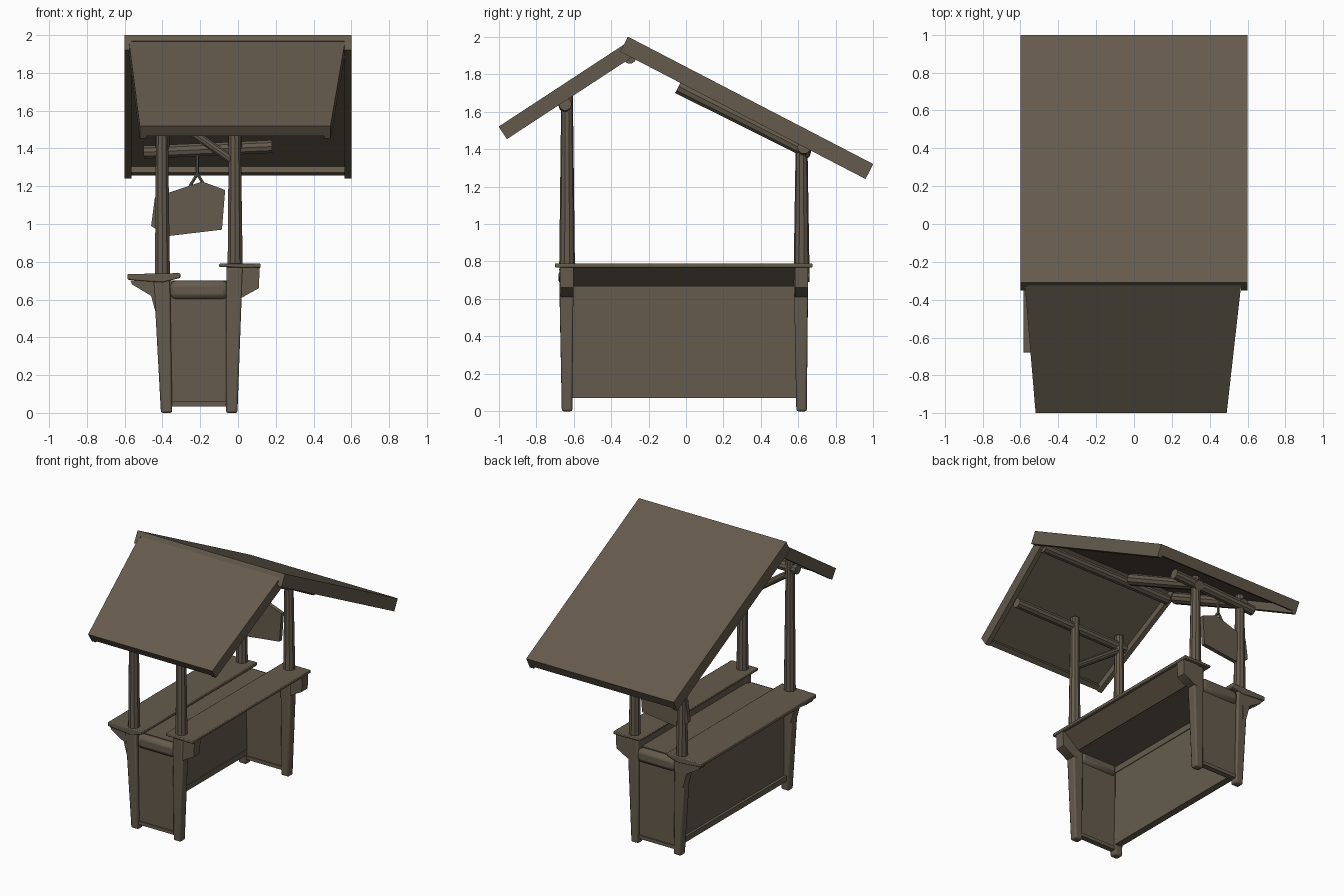
import bpy, bmesh, math
from mathutils import Vector

cube = bpy.data.objects.get("Cube")
if cube:
    bpy.data.objects.remove(cube, do_unlink=True)

wood = bpy.data.materials.new("weathered_brown_wood")
wood.use_nodes = True
BROWN = (0.13, 0.105, 0.073, 1)
wood.diffuse_color = BROWN
wood.node_tree.nodes["Principled BSDF"].inputs["Base Color"].default_value = BROWN


def loft(name, *rings, bevel=0.0):
    """Closed solid skinned through rings of equal point count."""
    bm = bmesh.new()
    loops = [[bm.verts.new(p) for p in ring] for ring in rings]
    n = len(loops[0])
    for a, b in zip(loops, loops[1:]):
        for i in range(n):
            j = (i + 1) % n
            bm.faces.new((a[i], a[j], b[j], b[i]))
    bm.faces.new(loops[0])
    bm.faces.new(loops[-1])
    bmesh.ops.recalc_face_normals(bm, faces=bm.faces)
    mesh = bpy.data.meshes.new(name)
    bm.to_mesh(mesh)
    bm.free()
    obj = bpy.data.objects.new(name, mesh)
    bpy.context.collection.objects.link(obj)
    mesh.materials.append(wood)
    if bevel:
        mod = obj.modifiers.new("soft_edges", 'BEVEL')
        mod.width = bevel
        mod.segments = 2
    bpy.ops.object.select_all(action='DESELECT')
    bpy.context.view_layer.objects.active = obj
    obj.select_set(True)
    bpy.ops.object.shade_smooth_by_angle(angle=math.radians(35))
    return obj


def rect(x0, x1, y0, y1, z):
    return [(x0, y0, z), (x1, y0, z), (x1, y1, z), (x0, y1, z)]


def box(name, x0, x1, y0, y1, z0, z1, bevel=0.0):
    return loft(name, rect(x0, x1, y0, y1, z0), rect(x0, x1, y0, y1, z1), bevel=bevel)


def along_y(name, profile, y0, y1, bevel=0.0):
    """Extrude an (x, z) profile along y."""
    return loft(name, *[[(x, y, z) for x, z in profile] for y in (y0, y1)], bevel=bevel)


def pole(name, a, b, r0, r1, sides=10):
    """Tapered round timber between two points."""
    a, b = Vector(a), Vector(b)
    q = (b - a).to_track_quat('Z', 'Y')
    angles = [math.tau * i / sides for i in range(sides)]
    return loft(name, *[[p + q @ Vector((r * math.cos(t), r * math.sin(t), 0))
                         for t in angles] for p, r in ((a, r0), (b, r1))])


# Roof: thin sheet with deeper side boards and eave board beneath
def roof(name, ridge, eave, ridge_x, eave_x, depth):
    ridge, eave = Vector(ridge), Vector(eave)
    run = (eave - ridge).normalized()
    down = Vector((run.y, -run.x))
    if down.y > 0:
        down = -down

    def ring(p, x0, x1, d):
        q = p + down * d
        return [(x0, p.x, p.y), (x1, p.x, p.y), (x1, q.x, q.y), (x0, q.x, q.y)]

    loft(name + "_sheet", ring(ridge, *ridge_x, 0.035), ring(eave, *eave_x, 0.035))
    w = 0.035
    for side, i, s in (("right", 0, 1), ("left", 1, -1)):
        a, b = ridge_x[i], eave_x[i]
        loft(f"{name}_{side}_board", ring(ridge, a, a + s * w, depth),
             ring(eave, b, b + s * w, depth))
    loft(name + "_eave_board", ring(eave - run * w, *eave_x, depth * 0.8),
         ring(eave, *eave_x, depth * 0.8))


roof("back_roof", (-0.31, 2.0), (1.0, 1.32), (-0.6, 0.6), (-0.6, 0.6), 0.09)
roof("front_roof", (-0.29, 1.985), (-1.0, 1.52), (-0.58, 0.57), (-0.52, 0.49), 0.08)

# Posts: square tapered legs below, round poles above, with counter brackets
for end, y, top in (("front", -0.635, 1.70), ("back", 0.617, 1.46)):
    for side, x, base, shelf in (("right", -0.4, -0.378, 0.73), ("left", -0.015, -0.033, 0.79)):
        loft(f"{end}_{side}_leg",
             rect(base - 0.03, base + 0.03, y - 0.028, y + 0.028, 0),
             rect(x - 0.047, x + 0.04, y - 0.042, y + 0.035, shelf - 0.02), bevel=0.01)
        pole(f"{end}_{side}_post", (x, y, shelf - 0.02), (x - 0.003, y, top), 0.042, 0.031)
    along_y(f"{end}_right_bracket", [(-0.40, 0.70), (-0.57, 0.70), (-0.56, 0.68),
            (-0.46, 0.62), (-0.43, 0.51), (-0.40, 0.50)], y - 0.035, y + 0.035)
    along_y(f"{end}_left_bracket", [(-0.01, 0.77), (0.115, 0.77), (0.11, 0.66),
            (0.02, 0.61), (-0.01, 0.61)], y - 0.035, y + 0.035)
    # End panel with its rounded top rail
    box(f"{end}_panel", -0.36, -0.05, y - 0.012, y + 0.012, 0.05, 0.66)
    box(f"{end}_top_rail", -0.36, -0.05, y - 0.035, y + 0.035, 0.60, 0.70, bevel=0.03)
    box(f"{end}_bottom_rail", -0.36, -0.05, y - 0.02, y + 0.02, 0.035, 0.06)

# Customer side wall with a raised frame; the opposite side stays open
box("side_panel", -0.375, -0.35, -0.61, 0.59, 0.08, 0.70)
box("side_panel_bottom_rail", -0.395, -0.345, -0.61, 0.59, 0.07, 0.11)
box("side_panel_top_rail", -0.40, -0.345, -0.61, 0.59, 0.62, 0.70)

# Table and the two counters
box("table_top", -0.37, -0.03, -0.62, 0.60, 0.665, 0.70)
along_y("customer_counter", [(-0.585, 0.735), (-0.305, 0.74), (-0.305, 0.715),
        (-0.40, 0.69), (-0.585, 0.705)], -0.68, 0.66, bevel=0.006)
along_y("vendor_counter", [(-0.10, 0.79), (0.12, 0.79), (0.12, 0.768), (-0.10, 0.772)],
        -0.70, 0.675, bevel=0.005)
along_y("vendor_counter_apron", [(-0.06, 0.775), (0.10, 0.77), (-0.02, 0.672), (-0.06, 0.672)],
        -0.61, 0.59)

# Cross beams, braces and rafters
pole("front_cross_beam", (-0.46, -0.645, 1.63), (0.48, -0.645, 1.64), 0.035, 0.035)
pole("back_cross_beam", (-0.5, 0.63, 1.38), (0.18, 0.63, 1.41), 0.036, 0.036)
pole("front_brace", (-0.02, -0.635, 1.33), (-0.38, -0.635, 1.58), 0.024, 0.024)
for side, x in (("right", -0.4), ("left", -0.015)):
    pole(f"{side}_rafter", (x, -0.04, 1.735), (x, 0.66, 1.38), 0.042, 0.036)
pole("ridge_beam", (-0.54, -0.3, 1.89), (0.54, -0.3, 1.89), 0.035, 0.035)

# Hanging sign with a cord loop
outline = [(-0.46, 0.99), (-0.38, 0.935), (-0.085, 0.97), (-0.068, 1.18),
           (-0.19, 1.225), (-0.385, 1.16), (-0.44, 1.14)]
along_y("hanging_sign", outline, 0.602, 0.632)
for side, x in (("right", -0.255), ("left", -0.175)):
    pole(f"sign_cord_{side}", (x, 0.617, 1.20), (-0.215, 0.617, 1.265), 0.009, 0.009, 6)
pole("sign_hook", (-0.215, 0.617, 1.255), (-0.215, 0.617, 1.37), 0.009, 0.009, 6)
